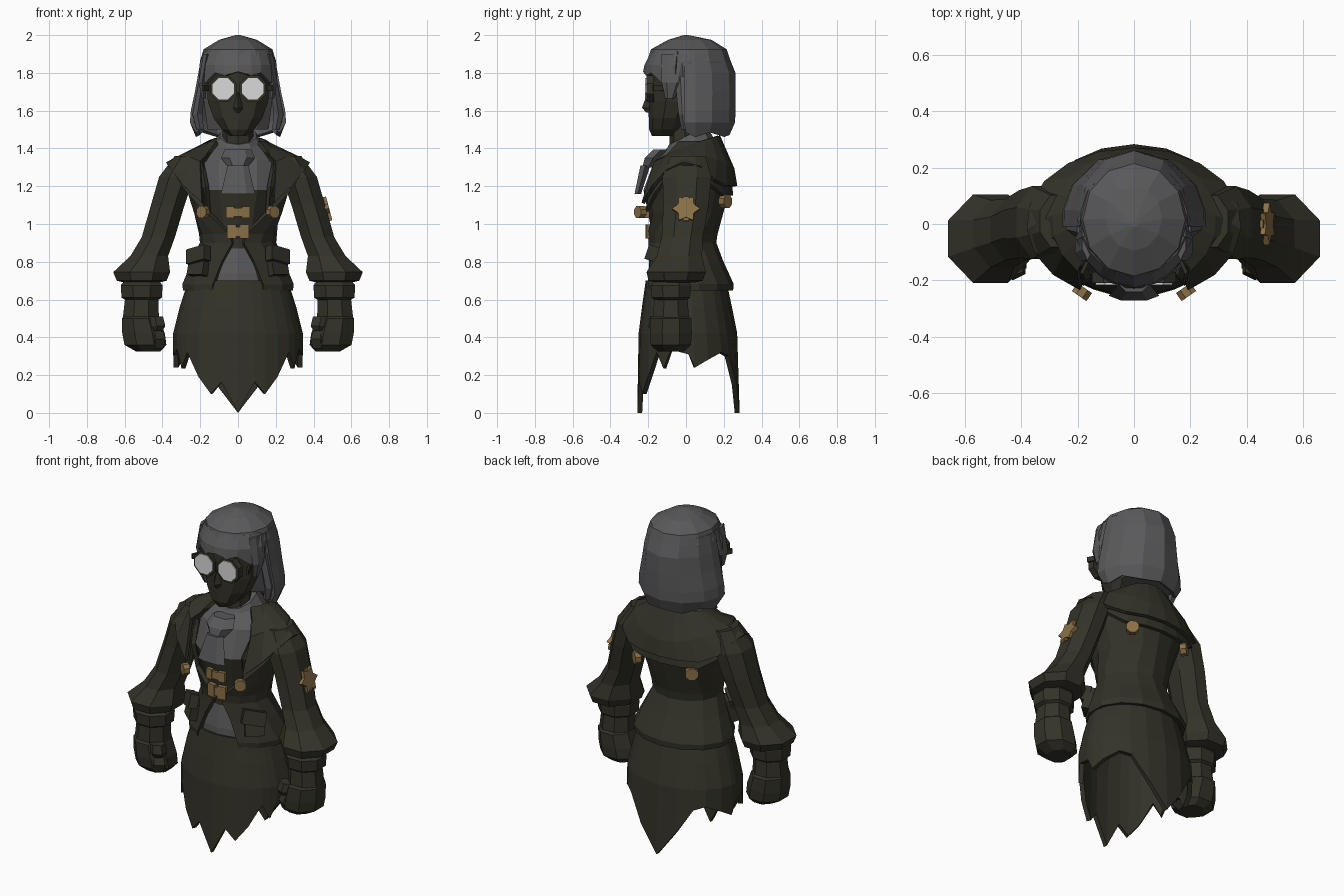
import bpy, bmesh, math
from mathutils import Euler, Vector

if "Cube" in bpy.data.objects:
    bpy.data.objects.remove(bpy.data.objects["Cube"])


def material(name, rgb):
    m = bpy.data.materials.new(name)
    m.diffuse_color = (*rgb, 1)
    m.use_nodes = True
    m.node_tree.nodes["Principled BSDF"].inputs["Base Color"].default_value = m.diffuse_color
    return m


OLIVE = material("dark olive cloth", (0.034, 0.033, 0.022))
GREY = material("charcoal grey", (0.1, 0.1, 0.104))
BRASS = material("brass", (0.26, 0.165, 0.063))
WHITE = material("lens white", (0.7, 0.7, 0.7))


def finish(name, bm, mats):
    bmesh.ops.recalc_face_normals(bm, faces=bm.faces)
    me = bpy.data.meshes.new(name)
    bm.to_mesh(me)
    bm.free()
    for m in mats:
        me.materials.append(m)
    ob = bpy.data.objects.new(name, me)
    bpy.context.collection.objects.link(ob)
    return ob


def loft(name, mat, rings, n=8, angs=None, closed=True, thick=0, turn=0):
    """Rings are (z, cx, cy, rx, ry[, front gap]); angle 0 is front, 90 is +x, 180 is back."""
    bm = bmesh.new()
    rows = []
    for z, cx, cy, rx, ry, *gap in rings:
        if angs:
            aa = angs
        elif gap:
            aa = [gap[0] + (360 - 2 * gap[0]) * i / n for i in range(n + 1)]
        else:
            aa = [turn + 360 * i / n for i in range(n)]
        row = []
        for a in aa:
            t = math.radians(a)
            h = z(a) if callable(z) else z
            row.append(bm.verts.new((cx + rx * math.sin(t), cy - ry * math.cos(t), h)))
        rows.append(row)
    for lo, hi in zip(rows, rows[1:]):
        k = len(lo)
        for i in range(k if closed else k - 1):
            j = (i + 1) % k
            bm.faces.new((lo[i], lo[j], hi[j], hi[i]))
    if closed and not thick:
        bm.faces.new(rows[0])
        bm.faces.new(rows[-1])
    ob = finish(name, bm, [mat])
    if thick:
        s = ob.modifiers.new("cloth", 'SOLIDIFY')
        s.thickness, s.offset = thick, 0
    return ob


def prism(name, mat, radii, loc, rot, depth, n=8, turn=22.5):
    """Flat plate; radii are cycled around the outline, so two values make a star."""
    bm = bmesh.new()
    vs = []
    for i in range(n):
        t = math.radians(turn + 360 * i / n)
        r = radii[i % len(radii)]
        vs.append(bm.verts.new((r * math.cos(t), r * math.sin(t), -depth / 2)))
    f = bm.faces.new(vs)
    ext = bmesh.ops.extrude_face_region(bm, geom=[f])
    bmesh.ops.translate(bm, vec=(0, 0, depth),
                        verts=[g for g in ext["geom"] if isinstance(g, bmesh.types.BMVert)])
    bm.faces.new(vs) if not any(set(q.verts) == set(vs) for q in bm.faces) else None
    ob = finish(name, bm, [mat])
    ob.location = loc
    ob.rotation_euler = Euler([math.radians(a) for a in rot])
    return ob


def box(name, mat, loc, size, rot=(0, 0, 0)):
    bm = bmesh.new()
    bmesh.ops.create_cube(bm, size=1)
    bmesh.ops.scale(bm, vec=Vector(size), verts=bm.verts)
    ob = finish(name, bm, [mat])
    ob.location = loc
    ob.rotation_euler = Euler([math.radians(a) for a in rot])
    return ob


def hem(points):
    """Height by angle, the same on both sides."""
    table = dict(points)
    return lambda a: table[min(a % 360, 360 - a % 360)]


# Head, nose and neck
loft("face", OLIVE, [(1.465, 0, -.11, .045, .07), (1.5, 0, -.1, .09, .095), (1.56, 0, -.085, .135, .112),
                     (1.65, 0, -.065, .168, .135), (1.8, 0, -.06, .178, .142)], n=10)
loft("nose", OLIVE, [(1.59, 0, -.19, .014, .02), (1.615, 0, -.195, .025, .038), (1.7, 0, -.19, .01, .012)], n=4)
loft("neck", OLIVE, [(1.36, 0, .0, .085, .085), (1.56, 0, -.01, .08, .08)])

# Hair: dome, fringe, back curtain and inner mass
loft("hair_dome", GREY, [(1.775, 0, .025, .2, .215), (1.86, 0, .015, .202, .222), (1.925, 0, .015, .182, .2),
                         (1.975, 0, .02, .1, .115), (2.0, 0, 0, .012, .012)], n=12)
fr = [(0, 1.805), (20, 1.785), (35, 1.80), (55, 1.745), (75, 1.76)]
loft("hair_fringe", GREY, [(hem(fr), 0, .005, .203, .222), (1.84, 0, .005, .203, .215),
                           (1.91, 0, .005, .178, .18)],
     angs=[-75, -55, -35, -20, 0, 20, 35, 55, 75], closed=False, thick=.02)
back = [(84, 1.49), (98, 1.465), (120, 1.49), (150, 1.465), (180, 1.475)]
loft("hair_back", GREY, [(hem(back), 0, .02, .215, .2), (1.54, 0, .015, .245, .234), (1.6, 0, .015, .24, .236),
                         (1.7, 0, .015, .218, .237), (1.8, 0, .015, .2, .235), (1.9, 0, .015, .18, .195)],
     angs=[84, 98, 120, 150, 180, 210, 240, 262, 276], closed=False, thick=.022)
loft("hair_inner", GREY, [(1.5, 0, .11, .17, .1), (1.65, 0, .09, .19, .13), (1.82, 0, .07, .19, .15)], n=10)

# Goggles, side locks
for s, side in ((1, "right"), (-1, "left")):
    prism("goggle_rim_" + side, OLIVE, [.076], (s * .079, -.19, 1.716), (90, 0, 0), .04)
    prism("goggle_lens_" + side, WHITE, [.062], (s * .079, -.212, 1.716), (90, 0, 0), .008)
    loft("side_lock_" + side, GREY, [(1.665, s * .18, -.085, .012, .025), (1.75, s * .19, -.075, .022, .055),
                                     (1.9, s * .165, -.05, .022, .08)], n=6)
    loft("ear_lock_" + side, GREY, [(1.5, s * .2, .0, .022, .025), (1.58, s * .215, .0, .03, .04),
                                    (1.78, s * .185, .0, .02, .06)], n=6)
    box("goggle_strap_" + side, OLIVE, (s * .165, -.13, 1.72), (.012, .1, .03), (0, 0, s * 25))

# Scarf and hanging cravat
scarf = [(1.345, .165, .17), (1.39, .15, .145), (1.425, .125, .125), (1.47, .1, .1)]
loft("scarf", GREY, [((lambda a, z=z: z - .05 * math.cos(math.radians(a))), 0, .01, rx, ry)
                     for z, rx, ry in scarf], n=10)
loft("cravat", GREY, [(1.16, 0, -.255, .09, .02), (1.31, 0, -.215, .055, .03)], n=6, turn=30)
loft("cravat_knot", GREY, [(1.3, 0, -.2, .05, .035), (1.35, 0, -.175, .09, .05), (1.395, 0, -.13, .07, .05)],
     n=6, turn=30)

# Shirt and waistcoat: grey above and below, dark in the middle
vest = loft("waistcoat", OLIVE, [(.64, 0, .0, .25, .2), (.74, 0, -.01, .22, .19), (.87, 0, -.015, .17, .165),
                                 (1.0, 0, -.015, .175, .175), (1.18, 0, -.01, .235, .215),
                                 (1.34, 0, .01, .23, .175), (1.42, 0, .04, .13, .12)], n=14)
vest.data.materials.append(GREY)
for p in vest.data.polygons:
    if p.center.z > 1.18 or p.center.z < .87:
        p.material_index = 1

# Jacket, open at the front
loft("jacket", OLIVE, [(.65, 0, .015, .285, .222, 27), (.68, 0, .015, .29, .225, 26), (.8, 0, -.005, .235, .19, 20),
                       (.9, 0, -.02, .19, .168, 8), (.95, 0, -.02, .195, .175, 12), (1.06, 0, -.02, .22, .205, 44),
                       (1.2, 0, -.01, .265, .235, 38), (1.33, 0, .02, .27, .2, 44), (1.43, 0, .05, .14, .13, 50)],
     n=12, closed=False, thick=.025)


# Two-layer shoulder cape, arched over the arms, its front ends reaching the buttons
def arch(low, rise, back_least):
    def height(a):
        z = low + rise * math.sin(math.radians(a)) ** 2
        return max(z, back_least) if 90 < a < 270 else z
    return height


for i, (out, drop) in enumerate(((0, .05), (.022, 0))):
    loft("shoulder_cape_%d" % (i + 1), OLIVE,
         [(lambda a: 1.415 - .05 * math.cos(math.radians(a)), 0, .03, .15 + out / 2, .13 + out / 2, 55),
          (arch(1.29, .075, 0), 0, .01, .265 + out, .215 + out, 44),
          (arch(1.04 - drop, .28 + drop / 2, 1.2 - drop), 0, .0, .355 + out, .24 + out, 30)],
         n=16, closed=False, thick=.02)

# Skirt with ragged points and one broad pointed panel at the back
hem_pts = [(0, 0), (15, .165), (25, .1), (38, .19), (52, .32), (61, .235), (70, .335), (90, .31), (97, .24),
           (112, .28), (130, .32), (142, .3), (160, .15), (180, 0)]
half = [a for a, z in hem_pts]
skirt_angs = half + [360 - a for a in half[-2:0:-1]]
loft("skirt", OLIVE, [(hem(hem_pts), 0, .013, .33, .258), (.42, 0, .01, .33, .248), (.56, 0, .005, .295, .225),
                      (.7, 0, 0, .25, .2)], angs=skirt_angs, thick=.026)

# Arms, gloves, pockets and buttons on both sides
for s, side in ((1, "right"), (-1, "left")):
    loft("sleeve_" + side, OLIVE,
         [(.69, s * .51, -.055, .1, .11), (.7, s * .51, -.055, .143, .155), (.745, s * .51, -.052, .163, .17),
          (.83, s * .47, -.035, .108, .13), (.93, s * .422, -.02, .095, .118), (1.1, s * .372, 0, .096, .13),
          (1.25, s * .325, .005, .1, .14), (1.36, s * .27, .01, .07, .1)], n=8, turn=22.5)
    loft("glove_cuff_" + side, OLIVE, [(.595, s * .51, -.08, .09, .09), (.61, s * .51, -.08, .115, .11),
                                       (.675, s * .51, -.08, .12, .115), (.71, s * .51, -.07, .09, .09)], turn=22.5)
    loft("forearm_" + side, OLIVE, [(.48, s * .515, -.08, .105, .105), (.61, s * .51, -.08, .095, .095)], turn=22.5)
    loft("fist_" + side, OLIVE, [(.325, s * .475, -.08, .07, .075), (.36, s * .49, -.08, .12, .115),
                                 (.42, s * .5, -.08, .122, .12), (.5, s * .515, -.08, .108, .118),
                                 (.525, s * .515, -.08, .08, .08)], turn=22.5)
    loft("thumb_" + side, OLIVE, [(.435, s * .43, -.15, .035, .035), (.46, s * .43, -.155, .052, .045),
                                  (.51, s * .44, -.15, .05, .04)], n=6)
    loft("fingers_" + side, OLIVE, [(.34, s * .44, -.12, .05, .05), (.39, s * .435, -.125, .06, .065),
                                    (.43, s * .44, -.12, .05, .05)], n=6)
    box("pocket_" + side, OLIVE, (s * .205, -.135, .79), (.11, .05, .13), (-14, 0, s * 42))
    box("pocket_flap_" + side, OLIVE, (s * .21, -.148, .835), (.13, .05, .08), (-14, s * 12, s * 42))
    prism("front_button_" + side, BRASS, [.034], (s * .185, -.242, 1.063), (90, 0, s * 35), .035)
    prism("back_button_" + side, BRASS, [.038], (s * .185, .208, 1.12), (90, 0, s * 142), .035)
    # Clasps on the waistcoat
    box("upper_clasp_" + side, BRASS, (s * .04, -.208, 1.062), (.042, .025, .06), (0, 0, s * 8))
    box("lower_clasp_" + side, BRASS, (s * .033, -.198, .96), (.05, .025, .075), (0, 0, s * 8))
box("upper_clasp_bar", BRASS, (0, -.21, 1.062), (.06, .02, .045))
box("lower_clasp_bar", BRASS, (0, -.2, .96), (.03, .02, .05))

# Star badge on one sleeve
prism("sleeve_star", BRASS, [.075, .048], (.472, 0, 1.08), (0, 75, 0), .022, n=12, turn=30)
box("star_pin", BRASS, (.468, 0, 1.08), (.015, .03, .13), (0, -15, 0))
